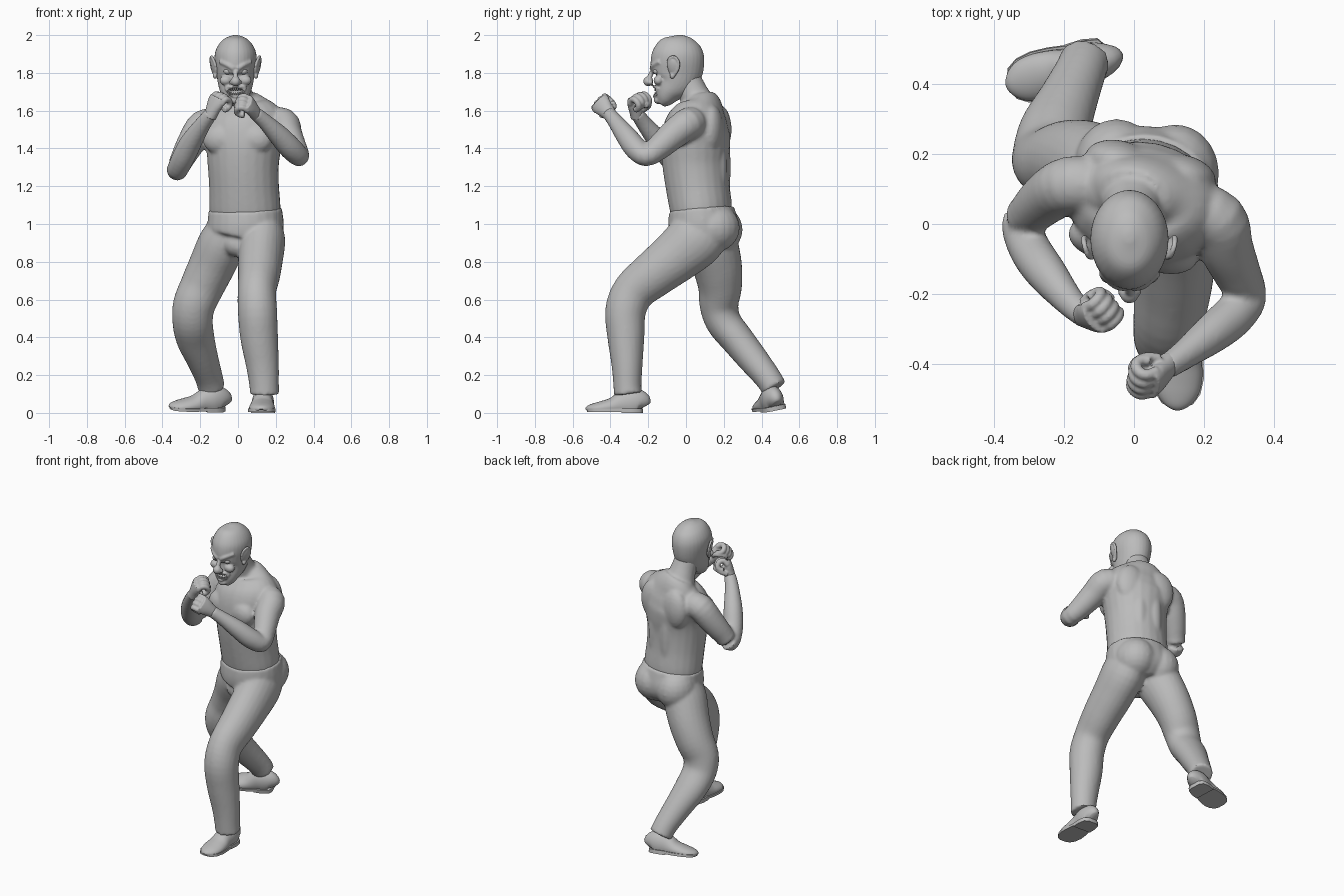
import bpy
import bmesh
from math import cos, sin, pi, sqrt
from mathutils import Vector, Matrix, Euler

cube = bpy.data.objects.get("Cube")
if cube:
    bpy.data.objects.remove(cube)

grey = bpy.data.materials.new("plain grey")
grey.use_nodes = True
grey.diffuse_color = (.5, .5, .5, 1)
grey.node_tree.nodes["Principled BSDF"].inputs["Base Color"].default_value = (.5, .5, .5, 1)

SIDE = Vector((1, 0, 0))
CHEST = Vector((.97, -.22, 0))      # shoulder line: the left side leads
BACK = Vector((.22, .97, 0))


def interpolate(stations, steps):
    """Smooth curve through the stations, radii included."""
    rows = [tuple(s) + (s[3],) if len(s) == 4 else tuple(s) for s in stations]
    rows = [rows[0]] + rows + [rows[-1]]
    out = []
    for p, q, r, s in zip(rows, rows[1:], rows[2:], rows[3:]):
        for k in range(steps):
            t = k / steps
            out.append([b + .5 * t * (c - a + t * (2 * a - 5 * b + 4 * c - d + t * (3 * (b - c) + d - a)))
                        for a, b, c, d in zip(p, q, r, s)])
    out.append(list(rows[-1]))
    return out


def loft(bm, stations, side=SIDE, steps=4, seg=24):
    """Tube of elliptic rings: each station is x, y, z, half width, half depth."""
    rows = interpolate(stations, steps)
    points = [Vector(r[:3]) for r in rows]
    rings = []
    for i, row in enumerate(rows):
        t = (points[min(i + 1, len(points) - 1)] - points[max(i - 1, 0)]).normalized()
        s = (side - t * side.dot(t)).normalized()
        d = t.cross(s)
        rings.append([bm.verts.new(points[i] + s * row[3] * cos(a) + d * row[4] * sin(a))
                      for a in (2 * pi * k / seg for k in range(seg))])
    for low, high in zip(rings, rings[1:]):
        for k in range(seg):
            n = (k + 1) % seg
            bm.faces.new((low[k], low[n], high[n], high[k]))
    bm.faces.new(rings[0][::-1])
    bm.faces.new(rings[-1])


def ball(bm, centre, radii, turn=(0, 0, 0)):
    matrix = Matrix.LocRotScale(Vector(centre), Euler(turn), Vector(radii))
    bmesh.ops.create_uvsphere(bm, u_segments=20, v_segments=12, radius=1, matrix=matrix)


def finish(name, bm, voxel=0, smooth=0):
    """Make the object, optionally fusing its pieces into one skin."""
    bmesh.ops.recalc_face_normals(bm, faces=bm.faces)
    mesh = bpy.data.meshes.new(name)
    bm.to_mesh(mesh)
    bm.free()
    mesh.materials.append(grey)
    obj = bpy.data.objects.new(name, mesh)
    bpy.context.collection.objects.link(obj)
    bpy.ops.object.select_all(action='DESELECT')
    bpy.context.view_layer.objects.active = obj
    obj.select_set(True)
    if voxel:
        fuse = obj.modifiers.new("fuse", 'REMESH')
        fuse.mode = 'VOXEL'
        fuse.voxel_size = voxel
        bpy.ops.object.modifier_apply(modifier="fuse")
        soft = obj.modifiers.new("soften", 'SMOOTH')
        soft.iterations = smooth
        bpy.ops.object.modifier_apply(modifier="soften")
    bpy.ops.object.shade_smooth_by_angle(angle=.8)
    return obj


# Bare torso, neck and arms
bm = bmesh.new()
loft(bm, [(.037, .085, 1.02, .18, .15), (.037, .08, 1.08, .19, .163), (.032, .062, 1.2, .186, .168),
          (.028, .05, 1.32, .19, .175), (.03, .05, 1.42, .203, .182), (.028, .06, 1.51, .222, .174),
          (.02, .075, 1.575, .205, .145), (.01, .085, 1.63, .15, .105), (0, .075, 1.67, .1, .08)], CHEST)
loft(bm, [(.005, .09, 1.58, .11, .1), (-.005, .035, 1.7, .078, .078), (-.015, -.01, 1.79, .075, .08)])
for m in (-1, 1):
    middle = Vector((.025, .06, 0)) + CHEST * m * .092
    yaw = (0, 0, -.22)
    ball(bm, middle - BACK * .125 + Vector((0, 0, 1.45)), (.098, .06, .082), yaw)      # chest muscle
    ball(bm, middle + BACK * .1 + Vector((0, 0, 1.5)), (.1, .062, .13), yaw)           # shoulder blade
    ball(bm, middle - CHEST * m * .045 + BACK * .13 + Vector((0, 0, 1.3)), (.045, .04, .24), yaw)
    ball(bm, middle + Vector((0, .02, 1.6)), (.11, .07, .045), (0, m * .4, -.22))      # neck muscle
arms = {
    "right": [(-.12, .11, 1.53, .08), (-.188, .11, 1.52, .082), (-.242, .08, 1.44, .076),
              (-.292, .035, 1.35, .065), (-.322, -.005, 1.285, .056), (-.295, -.075, 1.34, .06),
              (-.25, -.14, 1.43, .058), (-.185, -.22, 1.53, .043), (-.14, -.262, 1.588, .036)],
    "left": [(.16, .04, 1.53, .085), (.238, .01, 1.53, .085), (.262, -.065, 1.475, .078),
             (.297, -.145, 1.405, .067), (.323, -.21, 1.36, .056), (.28, -.265, 1.4, .061),
             (.22, -.315, 1.465, .056), (.145, -.372, 1.54, .042), (.09, -.41, 1.588, .036)]}
for path in arms.values():
    loft(bm, path, Vector((.3, .5, .8)))
finish("torso_and_arms", bm, .01, 4)

# Clenched hands: pointing direction, then the way the palm faces
for name, pointing, palm_way in (("right", (.35, -.1, .9), (.6, .65, -.2)),
                                 ("left", (-.45, -.6, .65), (-.75, .5, -.3))):
    wrist = Vector(arms[name][-1][:3])
    d = Vector(pointing).normalized()
    c = Vector(palm_way)
    c = (c - d * c.dot(d)).normalized()
    r = d.cross(c)
    if r.z < 0:
        r = -r
    bm = bmesh.new()
    loft(bm, [(*(wrist + d * t), a, b) for t, a, b in
              ((-.03, .034, .032), (.015, .042, .032), (.055, .052, .03), (.09, .05, .026))], r)
    for i in range(4):
        base = wrist + r * (i - 1.5) * .027 + d * (.088 - .006 * abs(i - 1.5))
        curl = ((-.015, .002), (.016, .02), (.016, .047), (-.006, .065), (-.03, .056), (-.038, .036))
        loft(bm, [(*(base + d * u + c * v), .0165) for u, v in curl], r, 3, 12)
    thumb = ((.01, .02, .034), (.034, .052, .04), (.055, .072, .025), (.06, .076, -.005))
    loft(bm, [(*(wrist + d * u + c * v + r * w), .0155) for u, v, w in thumb], r, 3, 12)
    finish(name + "_fist", bm, .005, 2)

# Trousers
bm = bmesh.new()
loft(bm, [(.038, .083, 1.08, .196, .171), (.04, .09, 1, .203, .185),
          (.033, .1, .94, .198, .178), (.02, .1, .88, .15, .12)], CHEST)
ball(bm, (.118, .145, .98), (.125, .14, .13))
ball(bm, (-.05, .17, .97), (.12, .13, .13))
loft(bm, [(.13, .1, 1, .1, .15), (.128, .05, .92, .122, .155), (.12, -.05, .83, .12, .14),
          (.112, -.17, .735, .112, .125), (.1, -.275, .645, .102, .113), (.103, -.32, .54, .104, .108),
          (.112, -.318, .4, .1, .098), (.13, -.312, .25, .087, .082), (.139, -.31, .14, .078, .074),
          (.14, -.306, .1, .08, .076)])
loft(bm, [(-.05, .11, 1, .1, .14), (-.085, .13, .9, .125, .145), (-.138, .165, .78, .123, .132),
          (-.19, .18, .67, .117, .117), (-.233, .175, .57, .112, .103), (-.24, .2, .48, .107, .094),
          (-.225, .27, .39, .102, .088), (-.19, .35, .29, .086, .081), (-.155, .43, .19, .074, .071),
          (-.14, .468, .13, .072, .068)])
ball(bm, (-.005, .01, .895), (.075, .07, .07))
finish("trousers", bm, .01, 5)

# Shoes: rows of distance from heel, half width, height
last = [(0, .024, .07), (.015, .048, .115), (.06, .058, .135), (.11, .057, .115), (.16, .065, .082),
        (.21, .068, .065), (.255, .06, .052), (.285, .04, .04), (.295, .016, .025)]
for name, place, turn in (("left", (.135, -.228, 0), (0, 0, -.04)),
                          ("right", (-.075, .485, .014), (0, .2, -1.28))):
    bm = bmesh.new()
    loft(bm, [(0, -t, h * .4, w, h * .6) for t, w, h in last])
    for v in bm.verts:
        v.co.z = max(v.co.z, .012)
    rim = [(w + .005, -t) for t, w, h in last]
    for shape, low, high in ((rim, .006, .022), (rim[:4], 0, .024)):     # sole, then heel block
        outline = shape + [(-x, y) for x, y in reversed(shape)]
        face = bm.faces.new([bm.verts.new((x, y, low)) for x, y in outline])
        top = bmesh.ops.extrude_face_region(bm, geom=[face])["geom"]
        for v in top:
            if isinstance(v, bmesh.types.BMVert):
                v.co.z = high
    shoe = finish(name + "_shoe", bm)
    shoe.location = place
    shoe.rotation_euler = turn

# Head with brows, cheeks and nose
HX = -.013
bm = bmesh.new()
skull = [(1.635, -.135, .034, .024), (1.66, -.118, .06, .05), (1.7, -.095, .08, .075),
         (1.75, -.062, .094, .114), (1.8, -.05, .102, .136), (1.86, -.045, .111, .142),
         (1.91, -.042, .108, .135), (1.955, -.04, .086, .11), (1.985, -.038, .053, .07), (2, -.038, .012, .015)]
loft(bm, [(HX, y, z, a, b) for z, y, a, b in skull], SIDE, 4, 32)
ball(bm, (HX, -.2, 1.755), (.027, .027, .026))
loft(bm, [(HX, -.17, 1.82, .012), (HX, -.188, 1.79, .013), (HX, -.198, 1.76, .016)])
ball(bm, (HX, -.148, 1.655), (.03, .022, .02))
for m in (-1, 1):
    loft(bm, [(HX + m * x, y, z, .013) for x, y, z in
              ((.01, -.18, 1.822), (.04, -.173, 1.84), (.08, -.138, 1.86))])
    ball(bm, (HX + m * .052, -.146, 1.76), (.033, .026, .026))
    ball(bm, (HX + m * .022, -.19, 1.749), (.012, .018, .012))


def lip_front(x):
    return -.095 - .074 * sqrt(1 - (x / .08) ** 2)


for middle in (1.727, 1.675):
    loft(bm, [(HX + x, lip_front(x), middle + (1.722 - middle) * (x / .055) ** 2, .007)
              for x in (-.055, -.03, 0, .03, .055)], Vector((0, 0, 1)), 3, 12)
head = finish("head", bm, .006, 3)

# Open mouth hollow
bm = bmesh.new()
ball(bm, (HX, -.162, 1.701), (.046, .035, .019))
cutter = finish("mouth_cutter", bm)
cut = head.modifiers.new("mouth", 'BOOLEAN')
cut.operation = 'DIFFERENCE'
cut.object = cutter
bpy.context.view_layer.objects.active = head
bpy.ops.object.modifier_apply(modifier="mouth")
bpy.data.objects.remove(cutter)

# Teeth and eyes
bm = bmesh.new()
for i in range(-3, 4):
    x = i * .0115
    for z in (1.714, 1.686):
        ball(bm, (HX + x, lip_front(x) + .006, z + .0006 * i * i), (.005, .005, .011))
finish("teeth", bm)
bm = bmesh.new()
for m in (-1, 1):
    ball(bm, (HX + m * .042, -.153, 1.808), (.021, .021, .017))
finish("eyes", bm)

# Ears: a thin shell, a rolled rim and a lobe
bm = bmesh.new()
for m in (-1, 1):
    ball(bm, (HX + m * .112, -.07, 1.83), (.014, .03, .05), (0, m * .25, m * -.4))
    rim = ((.105, -.095, 1.835), (.118, -.09, 1.873), (.128, -.062, 1.885), (.13, -.04, 1.858),
           (.123, -.043, 1.82), (.112, -.062, 1.79))
    loft(bm, [(HX + m * x, y, z, .008) for x, y, z in rim], SIDE, 4, 12)
    ball(bm, (HX + m * .108, -.072, 1.785), (.012, .015, .017))
finish("ears", bm, .005, 2)
